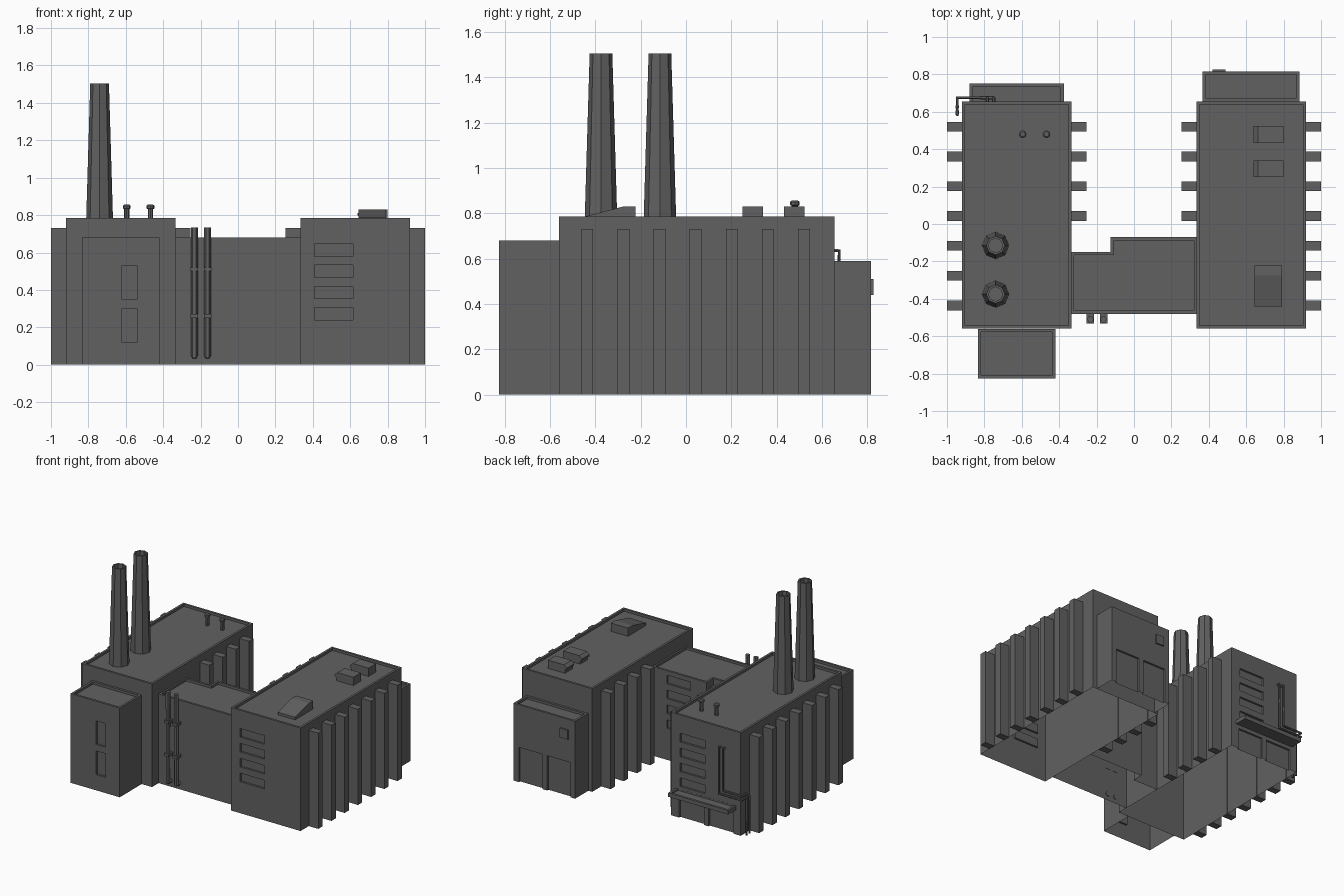
import bpy
import bmesh
from mathutils import Vector

cube = bpy.data.objects.get("Cube")
if cube:
    bpy.data.objects.remove(cube, do_unlink=True)

GREY = (0.12, 0.12, 0.12, 1)
mat = bpy.data.materials.new("dark grey")
mat.use_nodes = True
mat.diffuse_color = GREY
mat.node_tree.nodes["Principled BSDF"].inputs["Base Color"].default_value = GREY

RIM, DEEP = 0.017, 0.015


def add_prism(bm, pts, lo, hi, axis="z"):
    """Extrude a 2D outline along an axis."""
    place = {"x": lambda a, b, t: (t, a, b),
             "y": lambda a, b, t: (a, t, b),
             "z": lambda a, b, t: (a, b, t)}[axis]
    ends = [[bm.verts.new(place(a, b, t)) for a, b in pts] for t in (lo, hi)]
    bm.faces.new(ends[0])
    bm.faces.new(ends[1])
    n = len(pts)
    for i in range(n):
        j = (i + 1) % n
        bm.faces.new((ends[0][i], ends[0][j], ends[1][j], ends[1][i]))


def rect(x0, x1, y0, y1):
    return [(x0, y0), (x1, y0), (x1, y1), (x0, y1)]


def add_box(bm, x, y, z):
    add_prism(bm, rect(*x, *y), *z)


def finish(name, bm):
    bmesh.ops.recalc_face_normals(bm, faces=bm.faces)
    mesh = bpy.data.meshes.new(name)
    bm.to_mesh(mesh)
    bm.free()
    mesh.materials.append(mat)
    ob = bpy.data.objects.new(name, mesh)
    bpy.context.collection.objects.link(ob)
    return ob


def boxes(name, *specs):
    bm = bmesh.new()
    for s in specs:
        add_box(bm, *s)
    return finish(name, bm)


def prism(name, pts, lo, hi, axis="z"):
    bm = bmesh.new()
    add_prism(bm, pts, lo, hi, axis)
    return finish(name, bm)


def carve(ob, cutter, open_base=True):
    """Cut recesses out of a solid, then open its underside."""
    mod = ob.modifiers.new("recesses", "BOOLEAN")
    mod.operation, mod.solver, mod.object = "DIFFERENCE", "EXACT", cutter
    deps = bpy.context.evaluated_depsgraph_get()
    ob_mesh = bpy.data.meshes.new_from_object(ob.evaluated_get(deps))
    ob.modifiers.clear()
    ob.data = ob_mesh
    bpy.data.objects.remove(cutter, do_unlink=True)
    if open_base:
        bm = bmesh.new()
        bm.from_mesh(ob_mesh)
        base = [f for f in bm.faces if all(abs(v.co.z) < 1e-4 for v in f.verts)]
        bmesh.ops.delete(bm, geom=base, context="FACES")
        bm.to_mesh(ob_mesh)
        bm.free()


def block(name, x, y, top, *recesses):
    """Building volume with a sunken roof and recessed panels."""
    ob = boxes(name, (x, y, (0, top)))
    roof = ((x[0] + RIM, x[1] - RIM), (y[0] + RIM, y[1] - RIM), (top - 0.018, top + 0.1))
    carve(ob, boxes("cutter", roof, *recesses))


def tube(name, path, r):
    curve = bpy.data.curves.new(name, "CURVE")
    curve.dimensions = "3D"
    curve.bevel_depth, curve.bevel_resolution, curve.use_fill_caps = r, 1, True
    spline = curve.splines.new("POLY")
    spline.points.add(len(path) - 1)
    for point, co in zip(spline.points, path):
        point.co = (*co, 1)
    temp = bpy.data.objects.new(name, curve)
    bpy.context.collection.objects.link(temp)
    mesh = bpy.data.meshes.new_from_object(
        temp.evaluated_get(bpy.context.evaluated_depsgraph_get()))
    bpy.data.objects.remove(temp, do_unlink=True)
    mesh.materials.clear()
    mesh.materials.append(mat)
    for p in mesh.polygons:
        p.use_smooth = False
    bpy.context.collection.objects.link(bpy.data.objects.new(name, mesh))


def lathe(name, x, y, profile, sides=8):
    """Stack of rings from (radius, height) pairs, closed at both ends."""
    bm = bmesh.new()
    rings = []
    for r, z in profile:
        ring = bmesh.ops.create_circle(bm, segments=sides, radius=r)["verts"]
        bmesh.ops.translate(bm, verts=ring, vec=Vector((x, y, z)))
        rings.append(ring)
    for a, b in zip(rings, rings[1:]):
        for i in range(sides):
            j = (i + 1) % sides
            bm.faces.new((a[i], a[j], b[j], b[i]))
    bm.faces.new(rings[0])
    bm.faces.new(rings[-1])
    return finish(name, bm)


def slots(x, y):
    """Column of four wide windows."""
    return [(x, y, (z, z + 0.065)) for z in (0.24, 0.353, 0.467, 0.58)]


# Two main halls
block("right_hall", (-0.92, -0.333), (-0.56, 0.655), 0.785,
      *slots((-0.62, -0.41), (0.655 - DEEP, 0.8)),
      ((-0.61, -0.40), (0.655 - DEEP, 0.8), (-0.1, 0.16)),
      ((-0.86, -0.65), (0.655 - DEEP, 0.8), (-0.1, 0.16)))
block("left_hall", (0.333, 0.92), (-0.56, 0.655), 0.785,
      *slots((0.41, 0.615), (-0.7, -0.56 + DEEP)))

# Front tower and rear annex
block("front_tower", (-0.835, -0.42), (-0.825, -0.561), 0.68,
      *[((-0.62, -0.54), (-0.9, -0.825 + DEEP), (z, z + 0.18)) for z in (0.12, 0.35)])
block("rear_annex", (0.365, 0.885), (0.656, 0.815), 0.59,
      *[(x, (0.815 - DEEP, 0.9), (-0.1, 0.265)) for x in ((0.405, 0.6), (0.64, 0.84))])
boxes("annex_window", ((0.42, 0.49), (0.81, 0.826), (0.44, 0.51)))

# Stepped link building between the halls
link = prism("link_building", [(-0.333, -0.48), (0.333, -0.48), (0.333, -0.07),
                               (-0.125, -0.07), (-0.125, -0.15), (-0.333, -0.15)], 0, 0.68)
bm = bmesh.new()
add_prism(bm, [(-0.32, -0.463), (0.32, -0.463), (0.32, -0.087),
               (-0.108, -0.087), (-0.108, -0.167), (-0.32, -0.167)], 0.662, 0.8)
for s in slots((0.01, 0.21), (-0.07 - DEEP, 0.1)):
    add_box(bm, *s)
carve(link, finish("cutter", bm))

# Buttress fins along the walls
rows = [0.52 - 0.1592 * i for i in range(7)]
for side, label in ((-1, "right"), (1, "left")):
    for part, a, b, ys in (("outer", 0.919, 1.0, rows), ("inner", 0.253, 0.334, rows[:4])):
        x = tuple(sorted((side * a, side * b)))
        boxes(f"{label}_{part}_fins", *[(x, (y - 0.026, y + 0.026), (0, 0.73)) for y in ys])

# Tapered chimneys with hollow tops
for i, y in enumerate((-0.375, -0.115)):
    lathe(f"chimney_{i + 1}", -0.74, y,
          [(0.072, 0.765), (0.05, 1.505), (0.038, 1.505), (0.038, 1.46)])

# Small roof vents
for i, x in enumerate((-0.595, -0.468)):
    lathe(f"roof_vent_{i + 1}", x, 0.48,
          [(0.014, 0.765), (0.014, 0.832), (0.021, 0.836), (0.021, 0.85), (0.014, 0.856)])

# Roof units
prism("roof_wedge", [(-0.44, 0.765), (-0.44, 0.787), (-0.275, 0.83),
                     (-0.222, 0.83), (-0.222, 0.765)], 0.645, 0.79, "x")
for i, y in enumerate((0.25, 0.433)):
    prism(f"roof_unit_{i + 1}", [(0.655, 0.765), (0.655, 0.79), (0.64, 0.797), (0.64, 0.81),
                                 (0.663, 0.83), (0.798, 0.83), (0.798, 0.765)],
          y, y + 0.09, "y")

# Rear canopy with a raised edge
canopy = boxes("rear_canopy", ((-0.88, -0.375), (0.65, 0.75), (0.188, 0.218)))
carve(canopy, boxes("cutter", ((-0.863, -0.392), (0.656, 0.733), (0.206, 0.3))), False)

# Standpipes on the front of the link building
for i, x in enumerate((-0.233, -0.163)):
    tube(f"front_pipe_{i + 1}", [(x, -0.475, 0.048), (x, -0.51, 0.048), (x, -0.51, 0.735)], 0.018)
    boxes(f"pipe_brackets_{i + 1}",
          *[((x - 0.02, x + 0.02), (-0.532, -0.478), (z, z + 0.02)) for z in (0.25, 0.5)])

# Rear pipes that wrap round the hall corner
for i, (x, z, out, end) in enumerate(((-0.75, 0.285, -0.945, 0.585), (-0.785, 0.315, -0.945, 0.62))):
    tube(f"rear_pipe_{i + 1}", [(x, 0.65, 0.635), (x, 0.675, 0.635), (x, 0.675, z),
                                (out, 0.675, z), (out, end, z), (out, end, 0)], 0.009)
